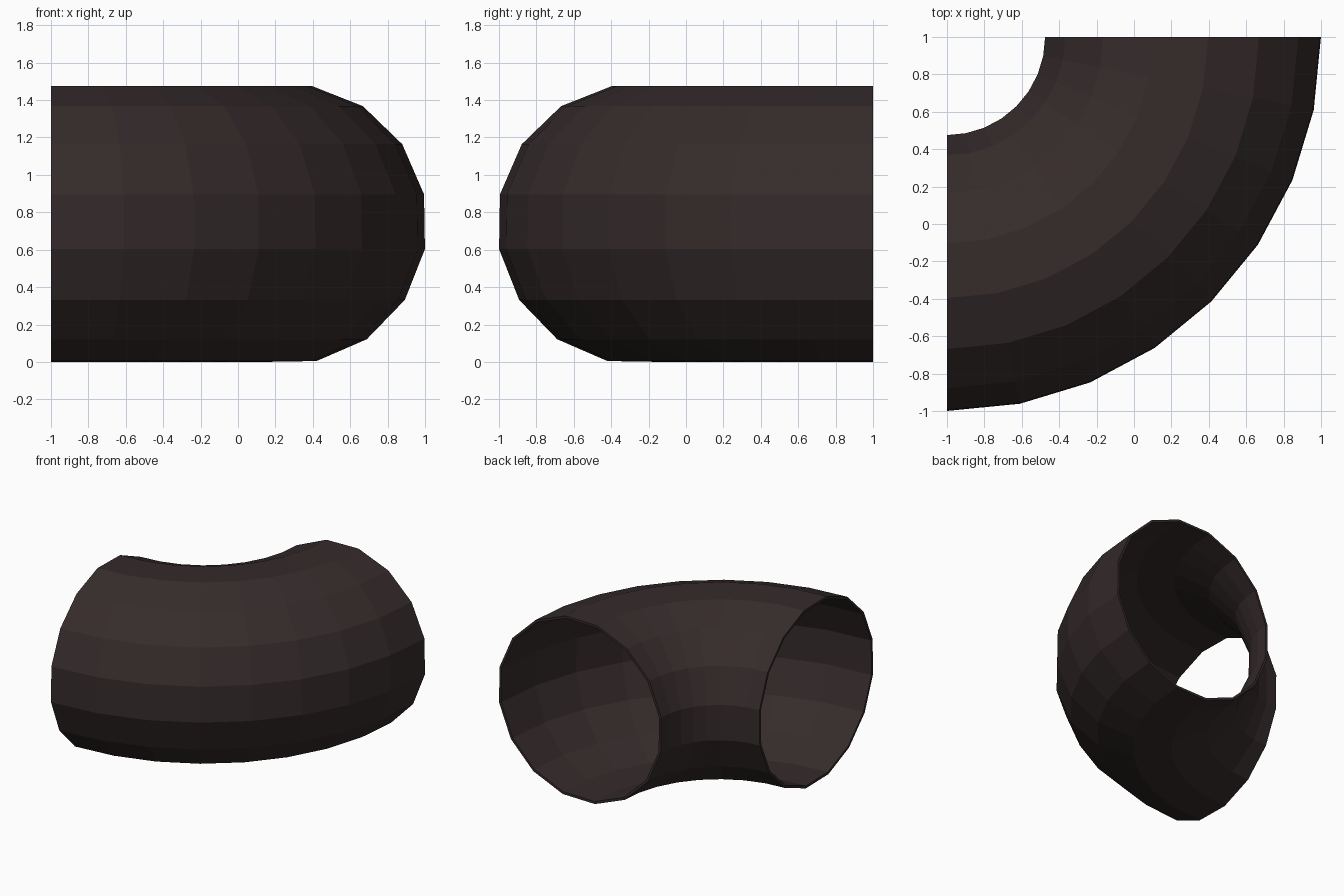
import bpy, bmesh, math

if "Cube" in bpy.data.objects:
    bpy.data.objects.remove(bpy.data.objects["Cube"])

# Dimensions of the quarter-turn pipe elbow
SIDES, SEGMENTS = 16, 8
BEND, TUBE, WALL = 1.262, 0.7495, 0.02
TWIST = math.radians(12.2)
CENTRE = (-1.0, 1.0, 0.7375)

mat = bpy.data.materials.new("dark brown iron")
mat.diffuse_color = (0.036, 0.024, 0.024, 1)
mat.use_nodes = True
mat.node_tree.nodes["Principled BSDF"].inputs["Base Color"].default_value = mat.diffuse_color


def ring(bm, phi, radius):
    """One polygon cross-section of the tube at bend angle phi."""
    verts = []
    for i in range(SIDES):
        a = TWIST + 2 * math.pi * i / SIDES
        d = BEND + radius * math.cos(a)
        verts.append(bm.verts.new((CENTRE[0] + d * math.sin(phi),
                                   CENTRE[1] - d * math.cos(phi),
                                   CENTRE[2] + radius * math.sin(a))))
    return verts


def bridge(bm, a, b):
    for i in range(SIDES):
        j = (i + 1) % SIDES
        bm.faces.new((a[i], a[j], b[j], b[i]))


bm = bmesh.new()
angles = [math.pi / 2 * s / SEGMENTS for s in range(SEGMENTS + 1)]
outer = [ring(bm, p, TUBE) for p in angles]
inner = [ring(bm, p, TUBE - WALL) for p in angles]

# Outer and inner walls
for rings in (outer, inner):
    for a, b in zip(rings, rings[1:]):
        bridge(bm, a, b)
# Thin rims at both open ends
for end in (0, -1):
    bridge(bm, outer[end], inner[end])

bmesh.ops.recalc_face_normals(bm, faces=bm.faces)
mesh = bpy.data.meshes.new("pipe_elbow")
bm.to_mesh(mesh)
bm.free()
mesh.materials.append(mat)
bpy.context.collection.objects.link(bpy.data.objects.new("pipe_elbow", mesh))
